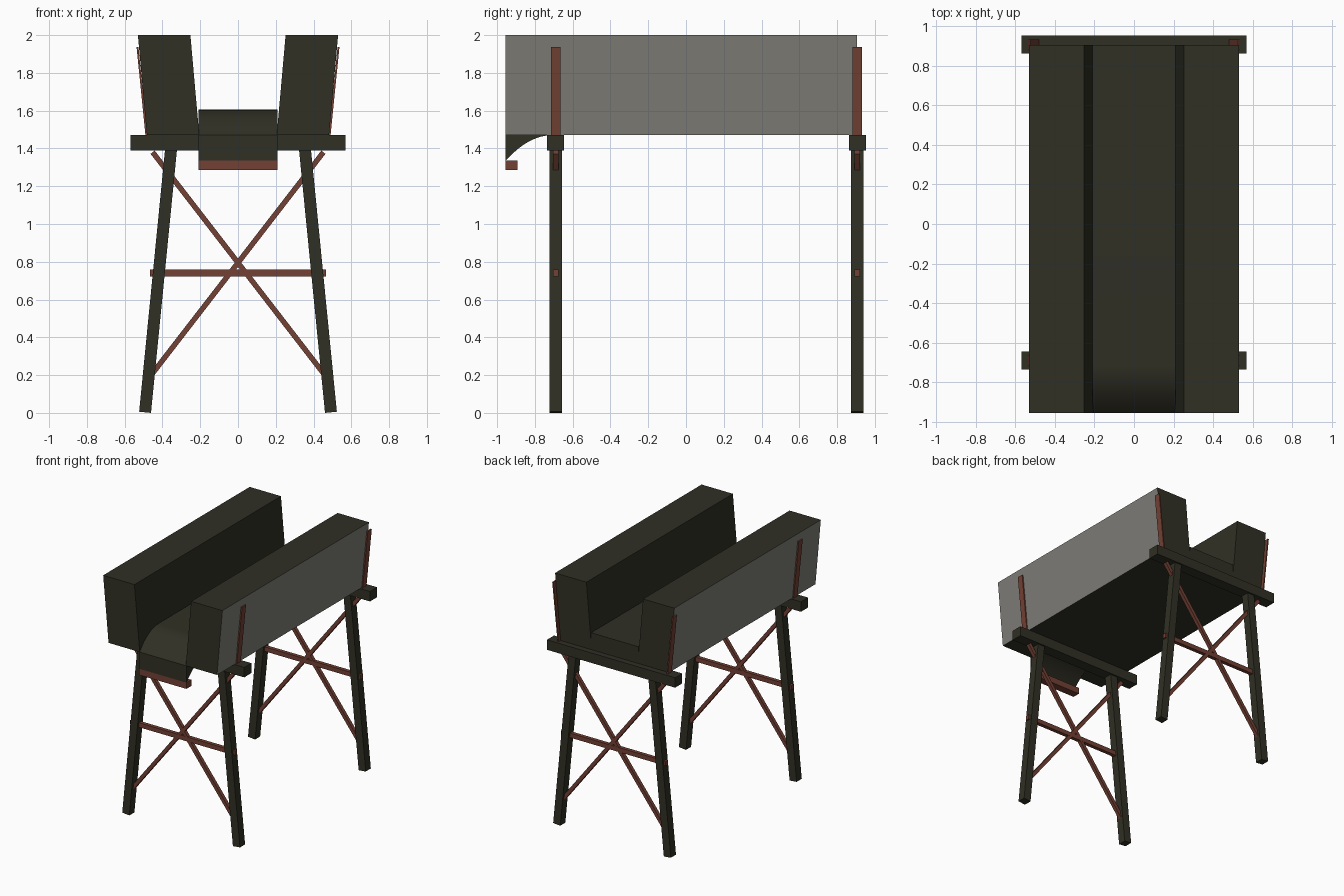
import bpy, bmesh, math
from mathutils import Vector, Matrix

cube = bpy.data.objects.get("Cube")
if cube:
    bpy.data.objects.remove(cube, do_unlink=True)


def material(name, color):
    m = bpy.data.materials.new(name)
    m.use_nodes = True
    m.diffuse_color = (*color, 1)
    m.node_tree.nodes["Principled BSDF"].inputs["Base Color"].default_value = (*color, 1)
    return m


OLIVE = material("dark olive timber", (0.030, 0.029, 0.018))
GREY = material("weathered grey boards", (0.21, 0.205, 0.185))
RED = material("red brown timber", (0.17, 0.052, 0.034))


def finish(name, bm, *mats):
    bmesh.ops.recalc_face_normals(bm, faces=bm.faces)
    mesh = bpy.data.meshes.new(name)
    bm.to_mesh(mesh)
    bm.free()
    for m in mats:
        mesh.materials.append(m)
    obj = bpy.data.objects.new(name, mesh)
    bpy.context.collection.objects.link(obj)
    return obj


def box(name, mat, center, size):
    bm = bmesh.new()
    bmesh.ops.create_cube(bm, size=1, matrix=Matrix.Translation(center) @ Matrix.Diagonal((*size, 1)))
    return finish(name, bm, mat)


def timber(name, mat, start, end, width, depth):
    """Square timber in a plane of constant y, running from start to end (x, z)."""
    (x0, z0), (x1, z1), y = start, end, depth[0]
    axis = Vector((x1 - x0, 0, z1 - z0))
    turn = Matrix.Rotation(math.atan2(axis.x, axis.z), 4, 'Y')
    place = Matrix.Translation(((x0 + x1) / 2, y, (z0 + z1) / 2))
    bm = bmesh.new()
    bmesh.ops.create_cube(bm, size=1, matrix=place @ turn @ Matrix.Diagonal((width, depth[1], axis.length, 1)))
    return finish(name, bm, mat)


def extrude(name, points, offset, *mats):
    bm = bmesh.new()
    face = bm.faces.new([bm.verts.new(p) for p in points])
    moved = bmesh.ops.extrude_face_region(bm, geom=[face])["geom"]
    bmesh.ops.translate(bm, vec=offset, verts=[g for g in moved if isinstance(g, bmesh.types.BMVert)])
    # the extrusion leaves the starting cap in place
    if not face.is_valid:
        bm.faces.new([bm.verts[i] for i in range(len(points))])
    return finish(name, bm, *mats)


FRONT, BACK, BED, TOP = -0.955, 0.905, 1.47, 2.0

# Thick leaning walls with grey outer boards
for side, s in (("left", 1), ("right", -1)):
    section = [(0.205, BED), (0.482, BED), (0.53, TOP), (0.252, TOP)]
    wall = extrude(side + "_wall", [(s * x, FRONT, z) for x, z in section],
                   (0, BACK - FRONT, 0), OLIVE, GREY)
    for p in wall.data.polygons:
        p.material_index = int(p.normal.x * s > 0.9 and abs(p.center.x) > 0.4)

# Channel floor with a lip that curves down at the front
LIP, DROP, THICK, STEPS = -0.71, 0.135, 0.135, 12
curve = [(LIP + (FRONT - LIP) * i / STEPS, BED - DROP * (i / STEPS) ** 2) for i in range(STEPS + 1)]
under = [(BACK, BED)] + curve
profile = under + [(y, z + THICK) for y, z in reversed(under)]
floor = extrude("channel_floor", [(-0.21, y, z) for y, z in profile], (0.42, 0, 0), OLIVE)
bpy.context.view_layer.objects.active = floor
floor.select_set(True)
bpy.ops.object.shade_smooth_by_angle(angle=math.radians(30))
floor.select_set(False)

box("lip_batten", RED, (0, -0.924, 1.31), (0.42, 0.062, 0.05))

# Two trestles
for end, y in (("front", -0.69), ("back", 0.907)):
    box(end + "_cross_beam", OLIVE, (0, y, 1.43), (1.14, 0.09, 0.08))
    box(end + "_tie_bar", RED, (0, y, 0.74), (0.93, 0.03, 0.036))
    for side, s in (("left", 1), ("right", -1)):
        label = end + "_" + side
        timber(label + "_leg", OLIVE, (s * 0.492, 0.003), (s * 0.354, 1.40), 0.063, (y, 0.065))
        timber(label + "_brace", RED, (-s * 0.452, 0.21), (s * 0.452, 1.38), 0.028, (y, 0.028))
        timber(label + "_wall_post", RED, (s * 0.485, BED), (s * 0.532, 1.937), 0.01, (y, 0.05))
